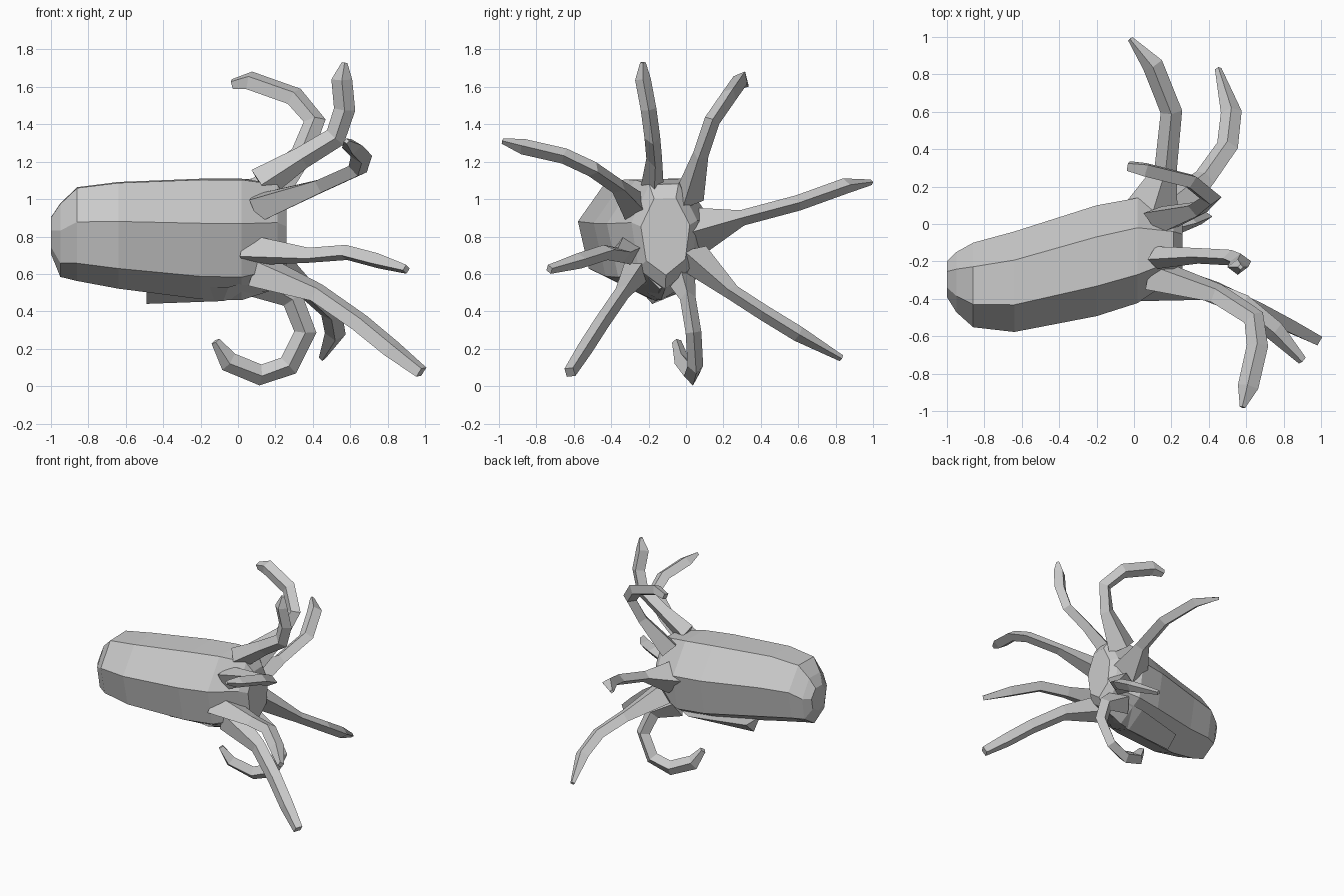
import bpy, bmesh
from math import cos, sin, radians
from mathutils import Vector


def skin(name, rings):
    """Join matching rings of points into a closed faceted mesh."""
    bm = bmesh.new()
    loops = [[bm.verts.new(p) for p in r] for r in rings]
    n = len(loops[0])
    for a, b in zip(loops, loops[1:]):
        for i in range(n):
            j = (i + 1) % n
            bm.faces.new((a[i], a[j], b[j], b[i]))
    bm.faces.new(loops[0])
    bm.faces.new(loops[-1])
    bmesh.ops.recalc_face_normals(bm, faces=bm.faces)
    me = bpy.data.meshes.new(name)
    bm.to_mesh(me)
    bm.free()
    ob = bpy.data.objects.new(name, me)
    bpy.context.collection.objects.link(ob)
    return ob


def tentacle(name, pts, base=0.12, web=0.085, tip=0.02):
    """Sweep a tapering diamond section along a bent path."""
    pts = [Vector(p) for p in pts]
    out = pts[-1] - Vector((0, -0.12, 0.82))
    side0 = Vector((1, 0, 0)).cross(Vector((0, out.y, out.z))).normalized()
    rings = []
    last = len(pts) - 1
    for i, p in enumerate(pts):
        t = (pts[min(i + 1, last)] - pts[max(i - 1, 0)]).normalized()
        side = (side0 - t * side0.dot(t)).normalized()
        up = side.cross(t)
        w, s = 0.062 - 0.008 * i / last, 0.042
        if i == 0:
            w, s = base, web
        if i == last:
            w, s = tip, min(tip, 0.035)
        rings.append([p + up * w, p + side * s, p - up * w, p - side * s])
    return skin(name, rings)


# Body: seven-sided mantle, each section is x, y min, y max, z min, z max
sections = [
    (-1.00, -0.39, -0.20, 0.71, 0.91),
    (-0.95, -0.47, -0.15, 0.59, 0.99),
    (-0.86, -0.55, -0.10, 0.57, 1.08),
    (-0.64, -0.575, -0.04, 0.53, 1.11),
    (-0.20, -0.49, 0.10, 0.475, 1.13),
    (0.02, -0.42, 0.14, 0.47, 1.13),
    (0.21, -0.29, 0.06, 0.53, 1.10),
    (0.26, -0.24, 0.02, 0.60, 1.02),
]
body = []
for x, y0, y1, z0, z1 in sections:
    cy, cz, ry, rz = (y0 + y1) / 2, (z0 + z1) / 2, (y1 - y0) / 2, (z1 - z0) / 2
    k = 1.03
    body.append([(x, cy + ry * k * cos(a), cz + rz * k * sin(a))
                 for a in [radians(14 + 360 / 7 * i) for i in range(7)]])
skin("body", body)

# Funnel: wedge under the body
skin("funnel", [
    [(-0.49, -0.26, 0.53), (-0.49, -0.18, 0.44), (-0.49, -0.08, 0.53)],
    [(-0.05, -0.32, 0.53), (-0.08, -0.16, 0.455), (-0.05, 0.04, 0.53)],
    [(0.20, -0.22, 0.60), (0.20, -0.14, 0.52), (0.20, -0.02, 0.60)],
])

# Eight arms around the front of the body
tentacle("arm_top", [(0.12, -0.18, 1.08), (0.34, -0.17, 1.22), (0.52, -0.18, 1.33),
                     (0.57, -0.20, 1.48), (0.555, -0.23, 1.64), (0.57, -0.23, 1.73)], 0.09, 0.06, 0.015)
tentacle("arm_top_back", [(0.14, 0.02, 1.02), (0.34, 0.08, 1.24), (0.41, 0.14, 1.42),
                          (0.30, 0.23, 1.55), (0.06, 0.29, 1.635), (-0.03, 0.31, 1.615)],
         0.12, 0.08, 0.03)
tentacle("arm_back", [(0.09, 0.06, 0.83), (0.17, 0.30, 0.90), (0.20, 0.60, 0.98),
                      (0.10, 0.85, 1.07), (-0.02, 0.99, 1.09)], 0.15, 0.13, 0.015)
tentacle("arm_back_low", [(0.16, 0.05, 0.68), (0.38, 0.25, 0.50), (0.50, 0.42, 0.39),
                          (0.52, 0.60, 0.28), (0.45, 0.83, 0.15)], 0.12, 0.09, 0.018)
tentacle("arm_bottom", [(0.10, -0.03, 0.58), (0.29, 0.01, 0.47), (0.36, 0.04, 0.29),
                        (0.27, 0.05, 0.11), (0.12, 0.03, 0.06), (-0.05, -0.02, 0.13),
                        (-0.12, -0.05, 0.24)], 0.11, 0.08, 0.025)
tentacle("arm_front_low", [(0.10, -0.26, 0.62), (0.42, -0.34, 0.50), (0.65, -0.45, 0.34),
                           (0.82, -0.54, 0.20), (0.98, -0.62, 0.075)], 0.11, 0.08, 0.04)
tentacle("arm_front", [(0.03, -0.30, 0.73), (0.38, -0.35, 0.70), (0.58, -0.43, 0.715),
                       (0.75, -0.57, 0.67), (0.90, -0.73, 0.625)], 0.12, 0.09, 0.025)
tentacle("arm_front_high", [(0.10, -0.27, 0.95), (0.44, -0.37, 1.07), (0.64, -0.50, 1.16),
                            (0.66, -0.65, 1.23), (0.61, -0.87, 1.28), (0.58, -0.98, 1.31)],
         0.10, 0.09, 0.015)
